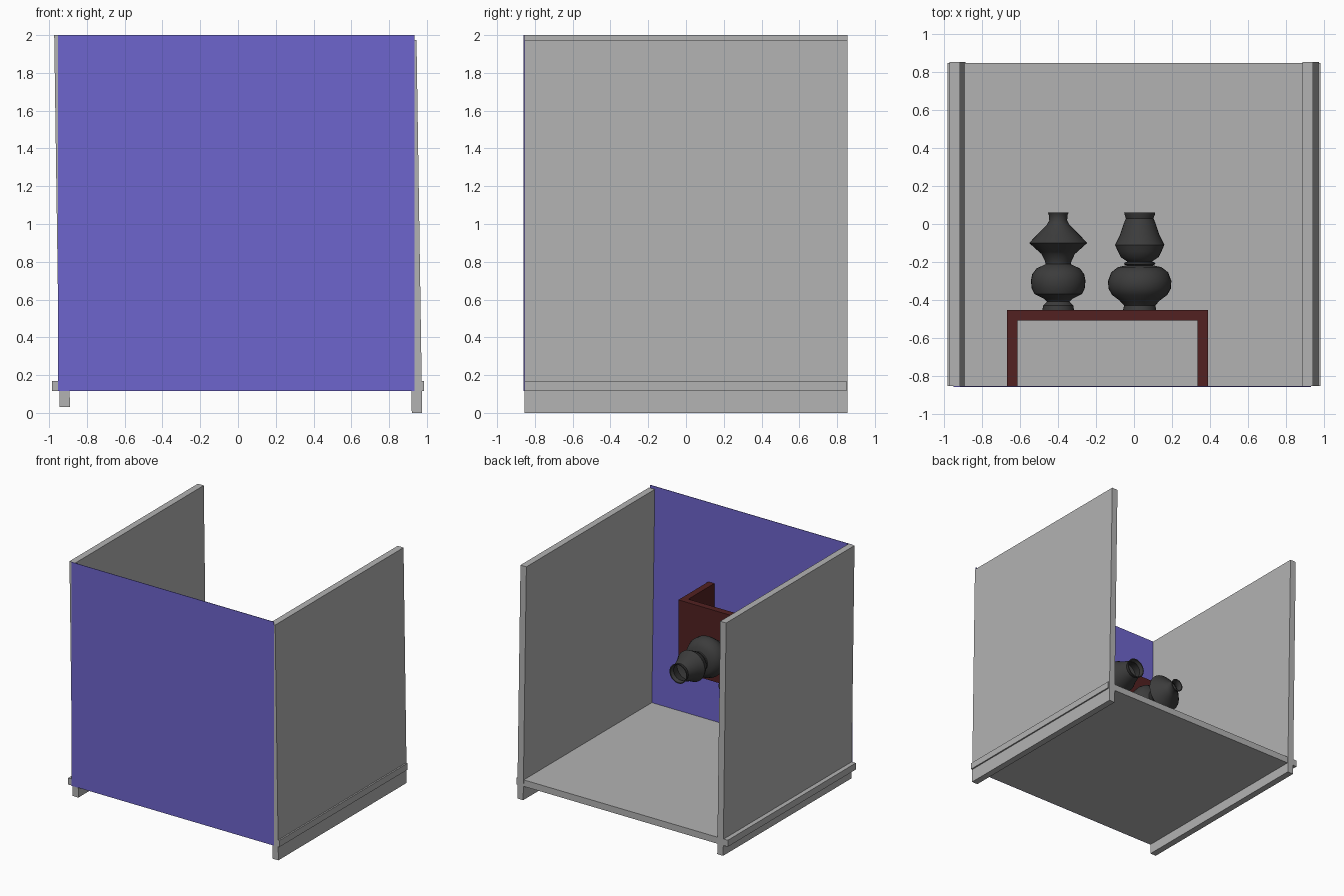
import bpy, bmesh, math
from mathutils import Matrix

if "Cube" in bpy.data.objects:
    bpy.data.objects.remove(bpy.data.objects["Cube"])


def material(name, rgb):
    m = bpy.data.materials.new(name)
    m.diffuse_color = (*rgb, 1)
    m.use_nodes = True
    m.node_tree.nodes["Principled BSDF"].inputs["Base Color"].default_value = m.diffuse_color
    return m


GREY = material("grey", (0.45, 0.45, 0.45))
PURPLE = material("purple", (0.155, 0.13, 0.61))
RED = material("dark red", (0.085, 0.015, 0.015))
CHARCOAL = material("charcoal", (0.045, 0.045, 0.045))


def finish(bm, name, mat):
    bmesh.ops.recalc_face_normals(bm, faces=bm.faces)
    me = bpy.data.meshes.new(name)
    bm.to_mesh(me)
    bm.free()
    me.materials.append(mat)
    ob = bpy.data.objects.new(name, me)
    bpy.context.collection.objects.link(ob)
    return ob


def box(name, x, y, z, mat, lean=0):
    """Box from ranges; lean shifts its top sideways."""
    bm = bmesh.new()
    bmesh.ops.create_cube(bm, size=1)
    for v in bm.verts:
        top = v.co.z > 0
        v.co = (x[v.co.x > 0] + (lean if top else 0), y[v.co.y > 0], z[top])
    return finish(bm, name, mat)


def vase(name, x, z, profile):
    """Lathe (radius, y) points around an axis running along y."""
    inner = [(r - 0.008, y) for r, y in reversed(profile) if y > -0.1]
    pts = [(0, profile[0][1])] + profile + inner + [(0, -0.1)]
    bm = bmesh.new()
    vs = [bm.verts.new((r, y, 0)) for r, y in pts]
    es = [bm.edges.new(p) for p in zip(vs, vs[1:])]
    bmesh.ops.spin(bm, geom=vs + es, axis=(0, 1, 0), cent=(0, 0, 0),
                   angle=math.tau, steps=32)
    bmesh.ops.remove_doubles(bm, verts=bm.verts, dist=1e-4)
    bm.transform(Matrix.Translation((x, 0, z)))
    ob = finish(bm, name, CHARCOAL)
    bpy.ops.object.select_all(action="DESELECT")
    bpy.context.view_layer.objects.active = ob
    ob.select_set(True)
    bpy.ops.object.shade_smooth_by_angle(angle=math.radians(35))


# Room: slab, two slightly leaning walls, thin coloured panel
DEPTH = (-0.855, 0.855)
box("floor_slab", (-0.985, 0.985), (-0.855, 0.85), (0.115, 0.17), GREY)
box("left_wall", (-0.945, -0.89), DEPTH, (0.03, 2.0), GREY, -0.028)
box("right_wall", (0.92, 0.975), DEPTH, (0.0, 1.975), GREY, -0.03)
box("front_panel", (-0.952, 0.935), (-0.859, -0.855), (0.115, 2.0), PURPLE)

# Table fixed to the panel
TZ = (0.73, 1.33)
box("table_top", (-0.67, 0.39), (-0.51, -0.455), TZ, RED)
for side, xs in (("left", (-0.67, -0.615)), ("right", (0.335, 0.39))):
    box(f"table_{side}_side", xs, (-0.855, -0.51), TZ, RED)

# Vases standing out from the table top
vase("angular_vase", -0.40, 1.0, [
    (.083, -.455), (.08, -.43), (.06, -.41), (.075, -.395), (.125, -.37),
    (.14, -.34), (.144, -.30), (.137, -.265), (.115, -.235), (.066, -.212),
    (.07, -.195), (.088, -.158), (.1, -.148), (.153, -.10), (.115, -.06),
    (.06, -.005), (.047, .02), (.05, .05), (.055, .06)])
vase("round_vase", 0.03, 1.0, [
    (.088, -.455), (.082, -.43), (.105, -.405), (.145, -.375), (.165, -.34),
    (.167, -.30), (.15, -.255), (.115, -.228), (.07, -.218), (.083, -.212),
    (.08, -.204), (.065, -.198), (.1, -.175), (.115, -.145), (.13, -.11),
    (.105, -.06), (.085, 0), (.073, .03), (.08, .05), (.082, .06)])
